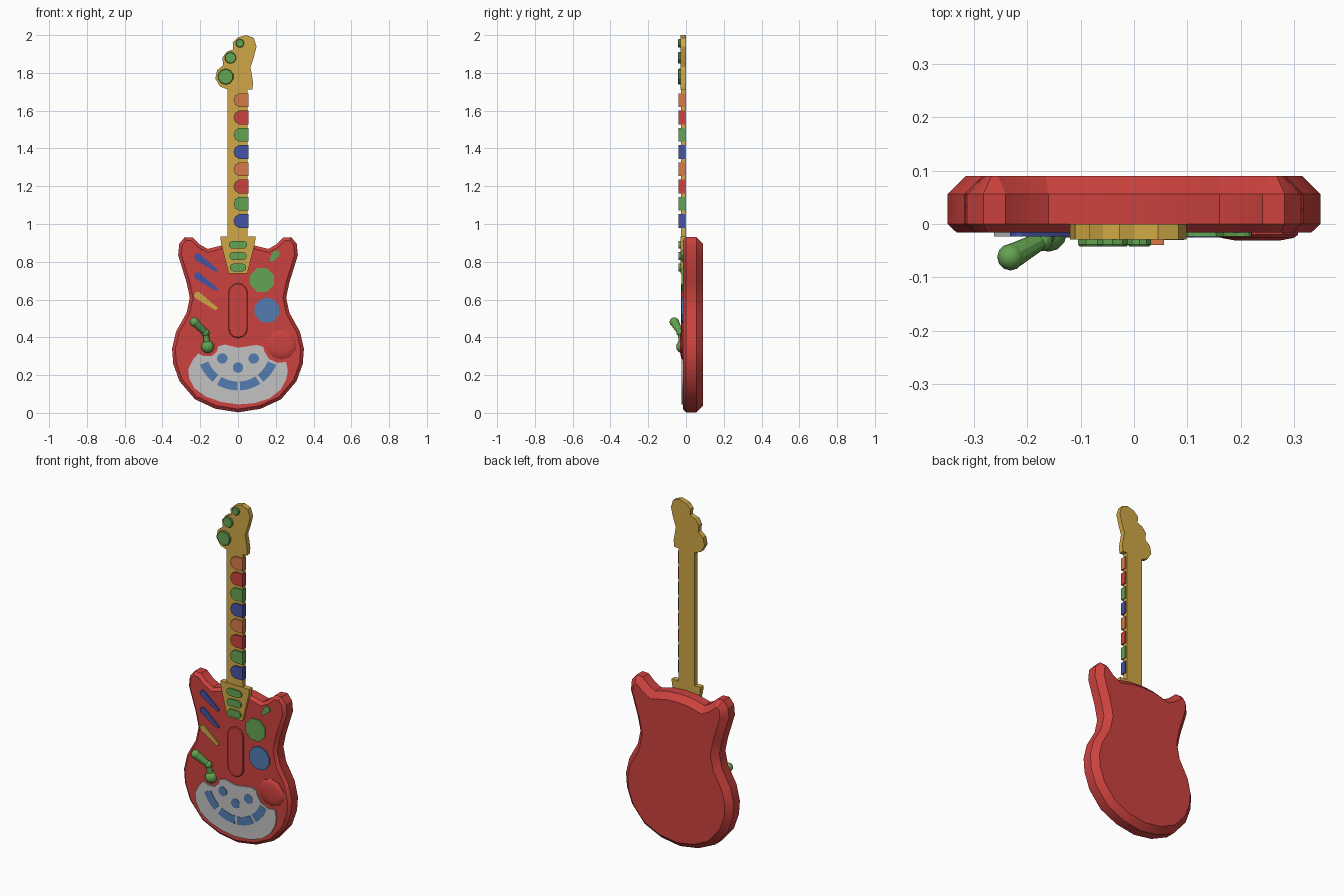
import bpy, bmesh, math
from mathutils import Vector

if "Cube" in bpy.data.objects:
    bpy.data.objects.remove(bpy.data.objects["Cube"])


def material(name, r, g, b):
    m = bpy.data.materials.new(name)
    m.diffuse_color = [((c / 255 + 0.055) / 1.055) ** 2.4 for c in (r, g, b)] + [1]
    m.use_nodes = True
    m.node_tree.nodes["Principled BSDF"].inputs["Base Color"].default_value = m.diffuse_color
    return m


RED = material("red", 204, 66, 62)
GOLD = material("gold", 208, 168, 70)
GREEN = material("green", 100, 163, 82)
NAVY = material("dark blue", 70, 83, 165)
BLUE = material("light blue", 84, 124, 176)
ORANGE = material("orange", 216, 122, 72)
WHITE = material("pale grey", 194, 194, 194)
FRONT = -0.016  # y of the body face


def finish(bm, name, mat):
    bmesh.ops.recalc_face_normals(bm, faces=bm.faces)
    me = bpy.data.meshes.new(name)
    bm.to_mesh(me)
    bm.free()
    me.materials.append(mat)
    ob = bpy.data.objects.new(name, me)
    bpy.context.collection.objects.link(ob)
    bpy.context.view_layer.objects.active = ob
    ob.select_set(True)
    bpy.ops.object.shade_smooth_by_angle(angle=math.radians(28))
    ob.select_set(False)
    return ob


def inset(pts, d):
    """Move a closed xz outline inwards by d."""
    n = len(pts)
    p = [Vector(q) for q in pts]
    area = sum(p[i - 1].x * p[i].y - p[i].x * p[i - 1].y for i in range(n))
    s = 1 if area > 0 else -1
    out = []
    for i in range(n):
        a, b = (p[i] - p[i - 1]).normalized(), (p[(i + 1) % n] - p[i]).normalized()
        na, nb = Vector((-a.y, a.x)) * s, Vector((-b.y, b.x)) * s
        out.append(p[i] + (na + nb) * d / max(0.6, 1 + na.dot(nb)))
    return out


def slab(name, pts, rings, mat):
    """Stack the outline at each (y, inset) ring and cap both ends."""
    bm = bmesh.new()
    n = len(pts)
    loops = [[bm.verts.new((q[0], y, q[1])) for q in inset(pts, d)] for y, d in rings]
    for a, b in zip(loops, loops[1:]):
        for i in range(n):
            bm.faces.new((a[i], a[(i + 1) % n], b[(i + 1) % n], b[i]))
    bm.faces.new(loops[0])
    bm.faces.new(loops[-1])
    return finish(bm, name, mat)


def plate(name, pts, mat, top=FRONT - 0.007):
    return slab(name, pts, [(top, 0), (FRONT + 0.002, 0)], mat)


def disc(x, z, r, n):
    return [(x + r * math.cos((i + .5) * math.tau / n), z + r * math.sin((i + .5) * math.tau / n))
            for i in range(n)]


def taper(a, b, ra, rb):
    """Capsule outline from a to b with two end radii."""
    t = math.atan2(b[1] - a[1], b[0] - a[0])
    out = []
    for c, r, s in ((a, ra, math.pi / 2), (b, rb, -math.pi / 2)):
        out += [(c[0] + r * math.cos(t + s + k * math.pi / 6),
                 c[1] + r * math.sin(t + s + k * math.pi / 6)) for k in range(7)]
    return out


# body: mirrored half outline, chamfered at front and back
half = [(0.12, 0.022), (0.228, 0.072), (0.31, 0.168), (0.343, 0.26), (0.349, 0.34), (0.328, 0.43),
        (0.272, 0.53), (0.255, 0.61), (0.272, 0.69), (0.317, 0.835), (0.311, 0.895), (0.282, 0.93),
        (0.24, 0.928), (0.2, 0.89), (0.16, 0.868), (0.08, 0.888)]
body = [(0, 0.003)] + half + [(0, 0.893)] + [(-x, z) for x, z in reversed(half)]
slab("body", body, [(FRONT, 0.017), (0.0, 0), (0.056, 0), (0.09, 0.034)], RED)

# neck, joint and headstock
slab("neck", [(-0.055, 0.9), (0.05, 0.9), (0.05, 1.74), (-0.055, 1.74)], [(-0.027, 0), (0, 0)], GOLD)
slab("neck_joint", [(-0.05, 0.738), (0.05, 0.738), (0.09, 0.9), (0.094, 0.935), (-0.094, 0.935), (-0.09, 0.9)],
     [(-0.03, 0), (0, 0)], GOLD)
head = [(-0.053, 1.712), (-0.095, 1.728), (-0.12, 1.77), (-0.11, 1.815), (-0.078, 1.84), (-0.083, 1.88),
        (-0.058, 1.912), (-0.025, 1.924), (-0.028, 1.96), (0.0, 1.988), (0.045, 2.0), (0.083, 1.985),
        (0.098, 1.94), (0.083, 1.88), (0.066, 1.83), (0.08, 1.75), (0.076, 1.712)]
slab("headstock", head, [(-0.029, 0), (0, 0)], GOLD)

# tuning pegs
for i, (x, z, r) in enumerate([(-0.065, 1.78, 0.042), (-0.04, 1.88, 0.031), (0.01, 1.957, 0.023)]):
    slab(f"tuning_peg_{i + 1}", disc(x, z, r, 10), [(-0.042, 0.003), (-0.038, 0), (-0.02, 0)], GREEN)

# fret keys, repeating four colours up the neck
for i in range(8):
    z = 1.016 + i * 0.0913
    key = [(0.056, z - 0.036), (0.056, z + 0.036), (0.005, z + 0.036), (-0.015, z + 0.024),
           (-0.023, z), (-0.015, z - 0.024), (0.005, z - 0.036)]
    slab(f"fret_key_{i + 1}", key, [(-0.039, 0), (-0.006, 0)], (NAVY, GREEN, RED, ORANGE)[i % 4])

# joint buttons
for i, z in enumerate((0.77, 0.83, 0.89)):
    w = 0.022 + 0.003 * i
    slab(f"joint_button_{i + 1}", taper((-w, z), (w, z), 0.021, 0.021), [(-0.039, 0), (-0.02, 0)], GREEN)

# slanted stripes on the upper body
for i, (z, m) in enumerate(((0.825, NAVY), (0.725, NAVY), (0.622, GOLD))):
    plate(f"stripe_{i + 1}", taper((-0.213, z), (-0.118, z - 0.069), 0.019, 0.009), m)
plate("small_stripe", taper((0.202, 0.842), (0.177, 0.812), 0.019, 0.011), GREEN)

# round pads and strum bar
plate("green_pad", disc(0.127, 0.703, 0.068, 8), GREEN)
plate("blue_pad", disc(0.153, 0.543, 0.068, 10), BLUE)
slab("strum_bar", taper((0, 0.447), (0, 0.636), 0.051, 0.051), [(-0.026, 0.004), (-0.022, 0), (0, 0)], RED)
slab("red_knob", disc(0.231, 0.363, 0.08, 10), [(-0.031, 0.035), (-0.026, 0.008), (-0.02, 0), (0, 0)], RED)

# control panel, notched around the knob and the lever
panel = [(0, 0.018), (0.09, 0.027), (0.17, 0.06), (0.225, 0.115), (0.255, 0.175), (0.264, 0.225), (0.255, 0.27),
         (0.21, 0.265), (0.165, 0.285), (0.14, 0.325), (0.135, 0.348), (0.1, 0.36), (0, 0.345), (-0.07, 0.362),
         (-0.105, 0.352), (-0.112, 0.325), (-0.14, 0.3), (-0.18, 0.3), (-0.21, 0.315), (-0.24, 0.28),
         (-0.262, 0.235), (-0.26, 0.185), (-0.23, 0.125), (-0.17, 0.07), (-0.09, 0.035)]
panel = [(x, z + 0.03 * max(0, 1 - z / 0.15)) for x, z in panel]
plate("control_panel", panel, WHITE)
for i, (x, z) in enumerate([(-0.083, 0.288), (0, 0.24), (0.083, 0.288)]):
    plate(f"panel_dot_{i + 1}", disc(x, z, 0.028, 12), BLUE, FRONT - 0.009)
for i, start in enumerate((202, 239, 273, 308)):
    angles = [math.radians(start + k * 7.5) for k in range(5)]
    arc = [(r * math.cos(a), 0.336 + r * math.sin(a))
           for r, seq in ((0.217, angles), (0.17, angles[::-1])) for a in seq]
    plate(f"panel_key_{i + 1}", arc, BLUE, FRONT - 0.009)

# lever: round joints linked by tapered rods
base, elbow, tip = Vector((-0.16, -0.018, 0.35)), Vector((-0.172, -0.03, 0.425)), Vector((-0.231, -0.062, 0.481))
bm = bmesh.new()
for p, r in ((base, 0.034), (elbow, 0.021), (tip, 0.025)):
    ball = bmesh.ops.create_uvsphere(bm, u_segments=12, v_segments=8, radius=r)
    bmesh.ops.translate(bm, verts=ball["verts"], vec=p)
for a, b, ra, rb in ((base, elbow, 0.018, 0.015), (elbow, tip, 0.016, 0.024)):
    d = b - a
    rod = bmesh.ops.create_cone(bm, segments=12, radius1=ra, radius2=rb, depth=d.length, cap_ends=True)
    bmesh.ops.rotate(bm, verts=rod["verts"], matrix=d.to_track_quat("Z", "Y").to_matrix())
    bmesh.ops.translate(bm, verts=rod["verts"], vec=(a + b) / 2)
finish(bm, "lever", GREEN)
